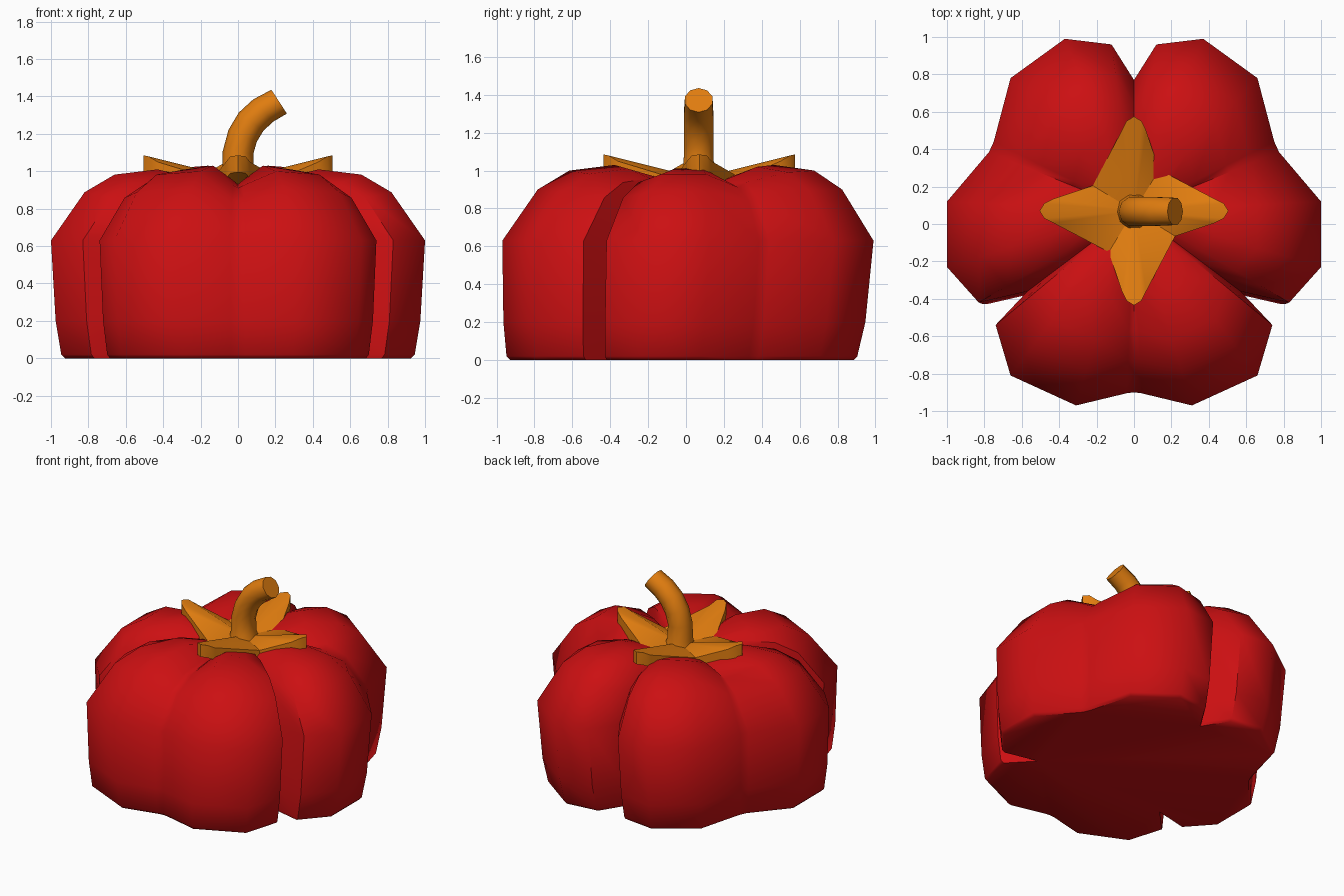
import bpy, bmesh, math
from mathutils import Vector

if "Cube" in bpy.data.objects:
    bpy.data.objects.remove(bpy.data.objects["Cube"])

CY = 0.07  # centre of the lobes, calyx and stem in y


def material(name, rgb):
    m = bpy.data.materials.new(name)
    m.diffuse_color = (*rgb, 1)
    m.use_nodes = True
    m.node_tree.nodes["Principled BSDF"].inputs["Base Color"].default_value = m.diffuse_color
    return m


red = material("deep red", (0.6, 0.005, 0.006))
orange = material("stalk orange", (0.75, 0.205, 0.005))


def finish(name, bm, mat, angle):
    bmesh.ops.recalc_face_normals(bm, faces=bm.faces)
    me = bpy.data.meshes.new(name)
    bm.to_mesh(me)
    bm.free()
    me.materials.append(mat)
    ob = bpy.data.objects.new(name, me)
    bpy.context.collection.objects.link(ob)
    bpy.ops.object.select_all(action='DESELECT')
    ob.select_set(True)
    bpy.context.view_layer.objects.active = ob
    bpy.ops.object.shade_smooth_by_angle(angle=math.radians(angle))
    return ob


def loft(bm, rings):
    loops = [[bm.verts.new(p) for p in r] for r in rings]
    n = len(loops[0])
    for a, b in zip(loops, loops[1:]):
        for i in range(n):
            j = (i + 1) % n
            bm.faces.new((a[i], a[j], b[j], b[i]))
    bm.faces.new(loops[0])
    bm.faces.new(loops[-1])


# Pumpkin body: lobed half outline (x, y, ridge height weight), mirrored in x
half = [(0, .77, 0), (.12, .96, .6), (.37, .99, 1), (.66, .78, .9), (.75, .44, .3),
        (.775, .385, 0), (1, .12, .8), (1, -.23, .8), (.83, -.42, .3), (.57, -.36, -.2),
        (.74, -.54, .3), (.66, -.81, .8), (.31, -.97, 1), (.04, -.905, .15), (0, -.90, 0)]
outline = half + [(-x, y, w) for x, y, w in reversed(half[1:-1])]
# Levels: scale, y shift, ridge z, valley z
levels = [(.925, -.035, 0, 0), (.945, -.035, .02, .02), (.975, -.02, .2, .2),
          (1, 0, .63, .63), (.82, 0, .90, .84), (.66, 0, 1.0, .91),
          (.43, 0, 1.03, .93), (.2, 0, .96, .92), (.05, 0, .92, .91)]
bm = bmesh.new()
loft(bm, [[(x * s, CY + (y - CY) * s + dy, zv + (zr - zv) * w) for x, y, w in outline]
          for s, dy, zr, zv in levels])
finish("pumpkin_body", bm, red, 50)

# Calyx: four-pointed star whose tips curl up
star = []
for k in range(4):
    a = k * math.pi / 2
    for r, side, z in ((.22, -.135, .96), (.43, -.065, 1.05), (.48, -.04, 1.08),
                       (.505, 0, 1.085), (.48, .04, 1.08), (.43, .065, 1.05)):
        star.append((r * math.cos(a) - side * math.sin(a),
                     CY + r * math.sin(a) + side * math.cos(a), z))
bm = bmesh.new()
caps = []
for drop in (0, .09):
    ring = [bm.verts.new((x, y, z - drop)) for x, y, z in star]
    mid = bm.verts.new((0, CY, .96 - drop))
    for i in range(len(ring)):
        bm.faces.new((ring[i], ring[(i + 1) % len(ring)], mid))
    caps.append(ring)
n = len(star)
for i in range(n):
    j = (i + 1) % n
    bm.faces.new((caps[0][i], caps[0][j], caps[1][j], caps[1][i]))
finish("calyx", bm, orange, 40)

# Stem: bent tapering tube (x, z, tilt in degrees, radius)
path = [(.005, .93, 0, .105), (0, 1.0, 0, .085), (0, 1.1, 5, .082), (.025, 1.19, 22, .082),
        (.07, 1.265, 36, .082), (.135, 1.325, 48, .08), (.22, 1.372, 57, .076)]
rings = []
for x, z, tilt, r in path:
    t = math.radians(tilt)
    across = Vector((math.cos(t), 0, -math.sin(t)))
    rings.append([Vector((x, CY - .003, z)) + across * r * math.cos(a) + Vector((0, r * math.sin(a), 0))
                  for a in (k * math.pi / 5 for k in range(10))])
bm = bmesh.new()
loft(bm, rings)
finish("stem", bm, orange, 45)
